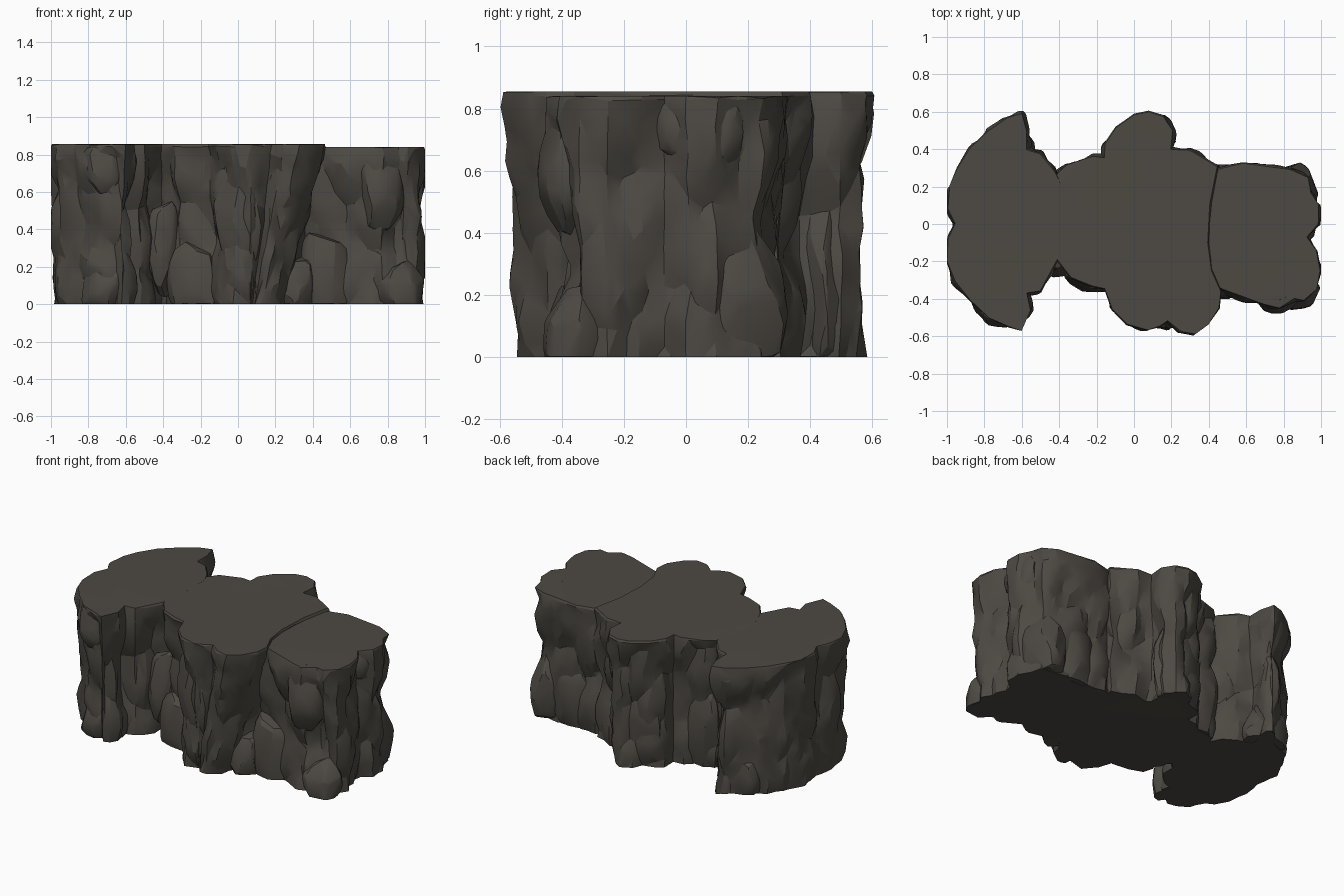
import bpy, bmesh, math, random
from mathutils import Vector, noise

if "Cube" in bpy.data.objects:
    bpy.data.objects.remove(bpy.data.objects["Cube"])

random.seed(11)
rock_mat = bpy.data.materials.new("dark brown rock")
rock_mat.diffuse_color = (0.075, 0.067, 0.056, 1)
rock_mat.use_nodes = True
rock_mat.node_tree.nodes["Principled BSDF"].inputs["Base Color"].default_value = rock_mat.diffuse_color

LEFT = [(-.38, .2), (-.41, .27), (-.46, .34), (-.5, .38), (-.57, .40), (-.57, .5), (-.60, .595),
        (-.68, .57), (-.78, .5), (-.88, .41), (-.95, .3), (-.99, .2), (-1, .08), (-.96, 0),
        (-1, -.08), (-1, -.2), (-.96, -.31), (-.88, -.41), (-.78, -.5), (-.68, -.55),
        (-.60, -.575), (-.55, -.46), (-.57, -.37), (-.5, -.36), (-.46, -.29), (-.41, -.2), (-.38, -.14)]
MIDDLE = [(.41, .1), (.45, .31), (.4, .34), (.3, .4), (.2, .4), (.21, .5), (.16, .58), (.08, .605),
          (0, .59), (-.1, .52), (-.16, .43), (-.16, .355), (-.22, .365), (-.36, .32), (-.41, .27),
          (-.46, .15), (-.46, -.1), (-.41, -.2), (-.34, -.29), (-.23, -.335), (-.16, -.35),
          (-.12, -.46), (-.04, -.54), (.07, -.57), (.14, -.55), (.18, -.52), (.25, -.58), (.33, -.59),
          (.4, -.54), (.46, -.45), (.47, -.36), (.42, -.25), (.4, -.1)]
RIGHT = [(.3, .2), (.46, .3), (.58, .33), (.75, .31), (.85, .29), (.93, .25), (.95, .17), (.99, .1),
         (.99, 0), (.93, -.07), (.98, -.14), (1, -.25), (.98, -.35), (.91, -.41), (.86, -.40),
         (.78, -.45), (.72, -.44), (.6, -.4), (.47, -.35), (.3, -.3)]

# how far the cliff wall steps in at each height: (height, inset)
WALL = [(0, .04), (.1, .03), (.2, .035), (.3, .045), (.5, .03), (.65, .003), (.77, -.012), (.855, 0), (1, 0)]


def wall_inset(z):
    for (a, ia), (b, ib) in zip(WALL, WALL[1:]):
        if z <= b:
            return ia + (ib - ia) * (z - a) / (b - a)
    return 0


def smooth(t):
    t = min(1, max(0, t))
    return t * t * (3 - 2 * t)


def lumps(p, sx, sz, depth):
    """Stones meeting in creases; zero at a stone's crown, negative between."""
    q = Vector((p.x * sx, p.y * sx, (p.z + .45 * p.x) * sz))
    return -depth * min(1, noise.voronoi(q)[0][0] ** 2)


def resample(poly, step):
    pts = [Vector(p) for p in poly]
    out = []
    for a, b in zip(pts, pts[1:] + pts[:1]):
        n = max(1, round((b - a).length / step))
        out += [a.lerp(b, i / n) for i in range(n)]
    return out


def finish(bm, name, ratio):
    """Make the object and thin its mesh into irregular chiselled facets."""
    bmesh.ops.recalc_face_normals(bm, faces=bm.faces)
    me = bpy.data.meshes.new(name)
    bm.to_mesh(me)
    bm.free()
    me.materials.append(rock_mat)
    ob = bpy.data.objects.new(name, me)
    bpy.context.collection.objects.link(ob)
    bpy.context.view_layer.objects.active = ob
    ob.select_set(True)
    ob.modifiers.new("chisel", 'DECIMATE').ratio = ratio
    bpy.ops.object.modifier_apply(modifier="chisel")
    bpy.ops.object.shade_smooth_by_angle(angle=math.radians(22))
    ob.select_set(False)


def cliff(name, outline, height, lean=0, inset=1):
    pts = resample(outline, .02)
    n = len(pts)
    if sum(pts[i - 1].cross(pts[i]) for i in range(n)) < 0:
        pts.reverse()
    normals = []
    for i in range(n):
        t = pts[(i + 4) % n] - pts[i - 4]
        normals.append(Vector((t.y, -t.x)).normalized())
    zs = [(height - .012) * k / 36 for k in range(37)] + [height]
    bm = bmesh.new()
    rings = []
    for z in zs:
        ring = []
        rim = smooth((height - z) / .09)
        for p, nr in zip(pts, normals):
            s = Vector((p.x, p.y, z))
            d = .026 + lumps(s, 5, 3.4, .085) + lumps(s + Vector((3, 1, 5)), 9, 6.5, .035)
            d = max(-.06, d) * rim
            d -= inset * wall_inset(z) * (.2 + .8 * abs(nr.y))
            if z == height:
                d -= .006
            q = p + nr * d
            # front lobe leans sideways toward its foot
            q.x -= lean * smooth((p.x - .05) / .25) * smooth((-p.y - .2) / .2) * (1 - z / height)
            q.x, q.y = max(-1, min(1, q.x)), max(-.6, min(.605, q.y))
            ring.append(bm.verts.new((q.x, q.y, z)))
        rings.append(ring)
    for lo, hi in zip(rings, rings[1:]):
        for i in range(n):
            j = (i + 1) % n
            bm.faces.new((lo[i], lo[j], hi[j], hi[i]))
    caps = [bm.faces.new(rings[0][::-1]), bm.faces.new(rings[-1])]
    bmesh.ops.triangulate(bm, faces=caps)
    # soften the wall, leaving foot and rim crisp
    inner = [v for ring in rings[1:-2] for v in ring]
    bmesh.ops.smooth_vert(bm, verts=inner, factor=.4, use_axis_x=True, use_axis_y=True)
    finish(bm, name, .13)


def boulder(name, c, s, top=.84):
    """Ellipsoid cut back by random planes into a chiselled stone."""
    planes = []
    for _ in range(22):
        d = Vector([random.gauss(0, 1) for _ in range(3)]).normalized()
        planes.append((d, random.uniform(.8, 1)))
    bm = bmesh.new()
    bmesh.ops.create_icosphere(bm, subdivisions=4, radius=1)
    for v in bm.verts:
        k = min([1.1] + [r / v.co.dot(d) for d, r in planes if v.co.dot(d) > .1])
        p = Vector(c) + Vector([a * b * k for a, b in zip(v.co, s)])
        v.co = (max(-1, min(1, p.x)), max(-.6, min(.605, p.y)), min(top, max(.002, p.z)))
    bmesh.ops.smooth_vert(bm, verts=bm.verts, factor=.5, use_axis_x=True, use_axis_y=True)
    bmesh.ops.dissolve_degenerate(bm, dist=1e-4, edges=bm.edges)
    finish(bm, name, .1)


cliff("left_cliff", LEFT, .855)
cliff("middle_cliff", MIDDLE, .855, lean=.2)
cliff("right_cliff", RIGHT, .84, inset=.5)

# Stones bulging out of the walls: centre, radii
STONES = {
    "front_hanging_stone": [(.03, -.43, .5), (.15, .11, .33)],
    "front_upper_left_stone": [(-.70, -.45, .73), (.13, .1, .16)],
    "front_left_foot": [(-.70, -.40, .08), (.14, .12, .2)],
    "front_middle_foot": [(-.22, -.27, .1), (.15, .11, .25)],
    "front_crack_stone": [(-.40, -.19, .30), (.1, .09, .26)],
    "front_gap_stone": [(.46, -.28, .12), (.16, .13, .27)],
    "front_gap_small_stone": [(.3, -.33, .08), (.12, .12, .2)],
    "front_right_foot": [(.87, -.35, .06), (.13, .12, .17)],
    "front_right_stone": [(.76, -.36, .6), (.12, .11, .26)],
    "right_upper_stone": [(.89, .05, .73), (.1, .14, .16)],
    "right_lower_stone": [(.86, .16, .18), (.12, .16, .29)],
    "back_right_foot": [(.66, .21, .12), (.18, .1, .27)],
    "back_middle_stone": [(.05, .44, .26), (.17, .1, .34)],
    "back_gap_stone": [(-.3, .25, .22), (.13, .08, .3)],
    "back_left_foot": [(-.68, .41, .08), (.14, .11, .19)],
    "left_foot": [(-.87, -.14, .1), (.11, .18, .22)],
}
for name, (c, s) in STONES.items():
    boulder(name, c, s)
